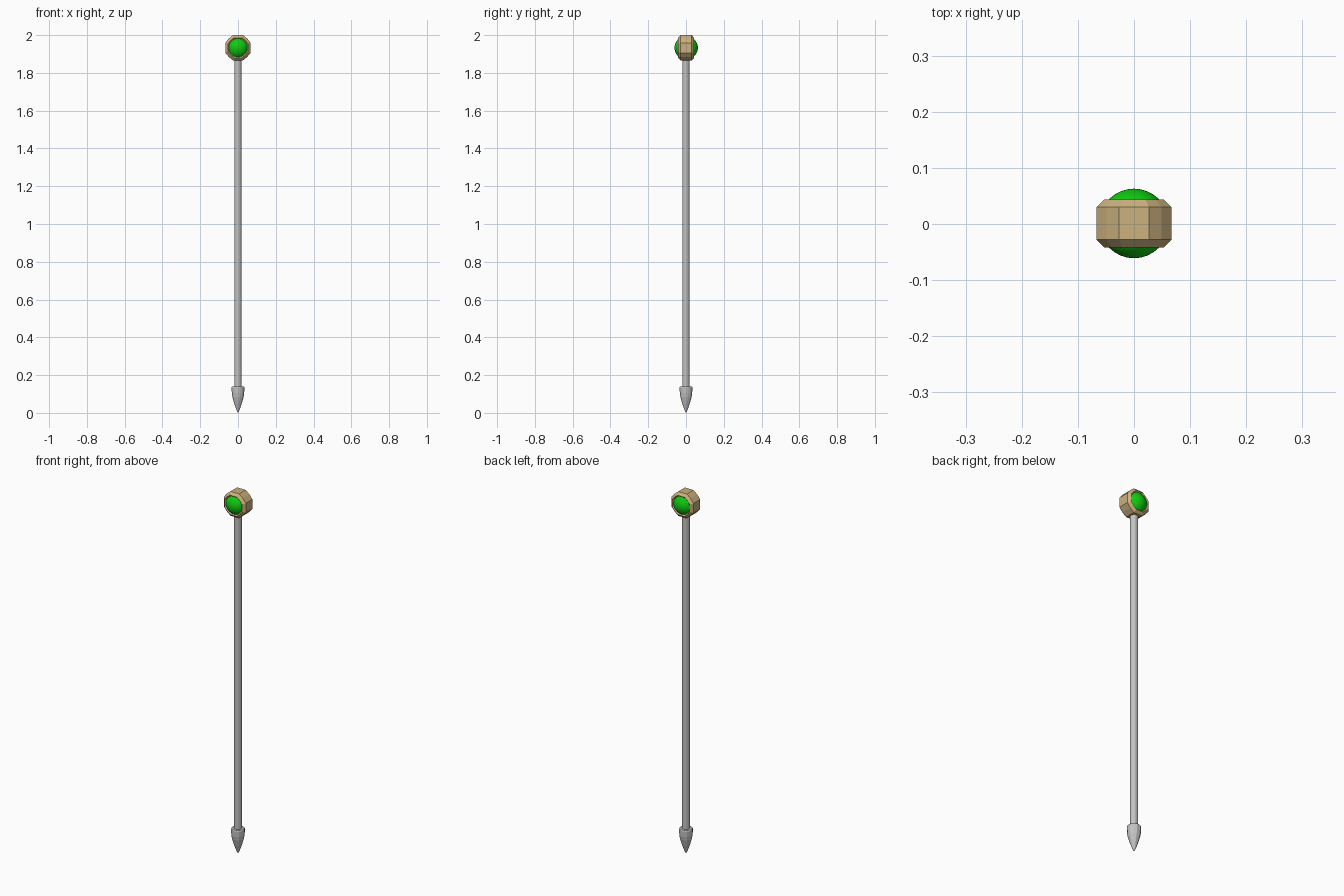
import bpy, bmesh, math
from mathutils import Matrix

if "Cube" in bpy.data.objects:
    bpy.data.objects.remove(bpy.data.objects["Cube"])


def material(name, rgb):
    m = bpy.data.materials.new(name)
    m.diffuse_color = (*rgb, 1)
    m.use_nodes = True
    m.node_tree.nodes["Principled BSDF"].inputs["Base Color"].default_value = m.diffuse_color
    return m


GREY = material("steel grey", (0.56, 0.56, 0.55))
TAN = material("tan gold", (0.60, 0.44, 0.21))
GREEN = material("gem green", (0.005, 0.60, 0.005))
HEAD_Z = 1.933


def circle(n, phase=0.0):
    return [(math.cos(phase + 2 * math.pi * i / n), math.sin(phase + 2 * math.pi * i / n))
            for i in range(n)]


def loft(name, outline, profile, mat, closed=False, smooth=None):
    """Sweep a unit outline through (scale, z) stations; scale 0 makes a point."""
    bm = bmesh.new()
    rings = [[bm.verts.new((x * s, y * s, z)) for x, y in outline] for s, z in profile]
    n = len(outline)
    pairs = list(zip(rings, rings[1:]))
    if closed:
        pairs.append((rings[-1], rings[0]))
    for a, b in pairs:
        for i in range(n):
            j = (i + 1) % n
            bm.faces.new((a[i], a[j], b[j], b[i]))
    if not closed:
        bm.faces.new(rings[0])
        bm.faces.new(rings[-1])
    bmesh.ops.remove_doubles(bm, verts=bm.verts, dist=1e-5)
    bmesh.ops.recalc_face_normals(bm, faces=bm.faces)
    me = bpy.data.meshes.new(name)
    bm.to_mesh(me)
    bm.free()
    me.materials.append(mat)
    ob = bpy.data.objects.new(name, me)
    bpy.context.collection.objects.link(ob)
    if smooth:
        bpy.ops.object.select_all(action='DESELECT')
        ob.select_set(True)
        bpy.context.view_layer.objects.active = ob
        bpy.ops.object.shade_smooth_by_angle(angle=math.radians(smooth))
    return ob


# long straight shaft
loft("shaft", circle(12, math.pi / 12), [(0.0195, 0.12), (0.0195, 1.885)], GREY)

# pointed ferrule at the foot
loft("foot_spike", circle(12, math.pi / 12),
     [(0.0, 0.0), (0.008, 0.014), (0.021, 0.05), (0.031, 0.085), (0.034, 0.105),
      (0.035, 0.135), (0.032, 0.14)], GREY)

# faceted, chamfered setting around the gem, axis along y
outline = []
for k in range(4):
    for deg, r in ((-21.5, 1.075), (21.5, 1.075), (45, 1.03)):
        a = math.radians(deg + 90 * k)
        outline.append((r * math.cos(a), r * math.sin(a)))
setting = loft("gem_setting", outline,
               [(0.067, -0.029), (0.053, -0.0425), (0.046, -0.036),
                (0.046, 0.036), (0.053, 0.0425), (0.067, 0.029)], TAN, closed=True)

# round gem, showing front and back
arc = [math.pi * i / 16 for i in range(17)]
gem = loft("gem", circle(24), [(0.062 * math.sin(t), -0.062 * math.cos(t)) for t in arc],
           GREEN, smooth=40)

# stand the head parts upright on the shaft
for ob in (setting, gem):
    ob.data.transform(Matrix.Translation((0, 0.001, HEAD_Z)) @ Matrix.Rotation(math.pi / 2, 4, 'X'))
